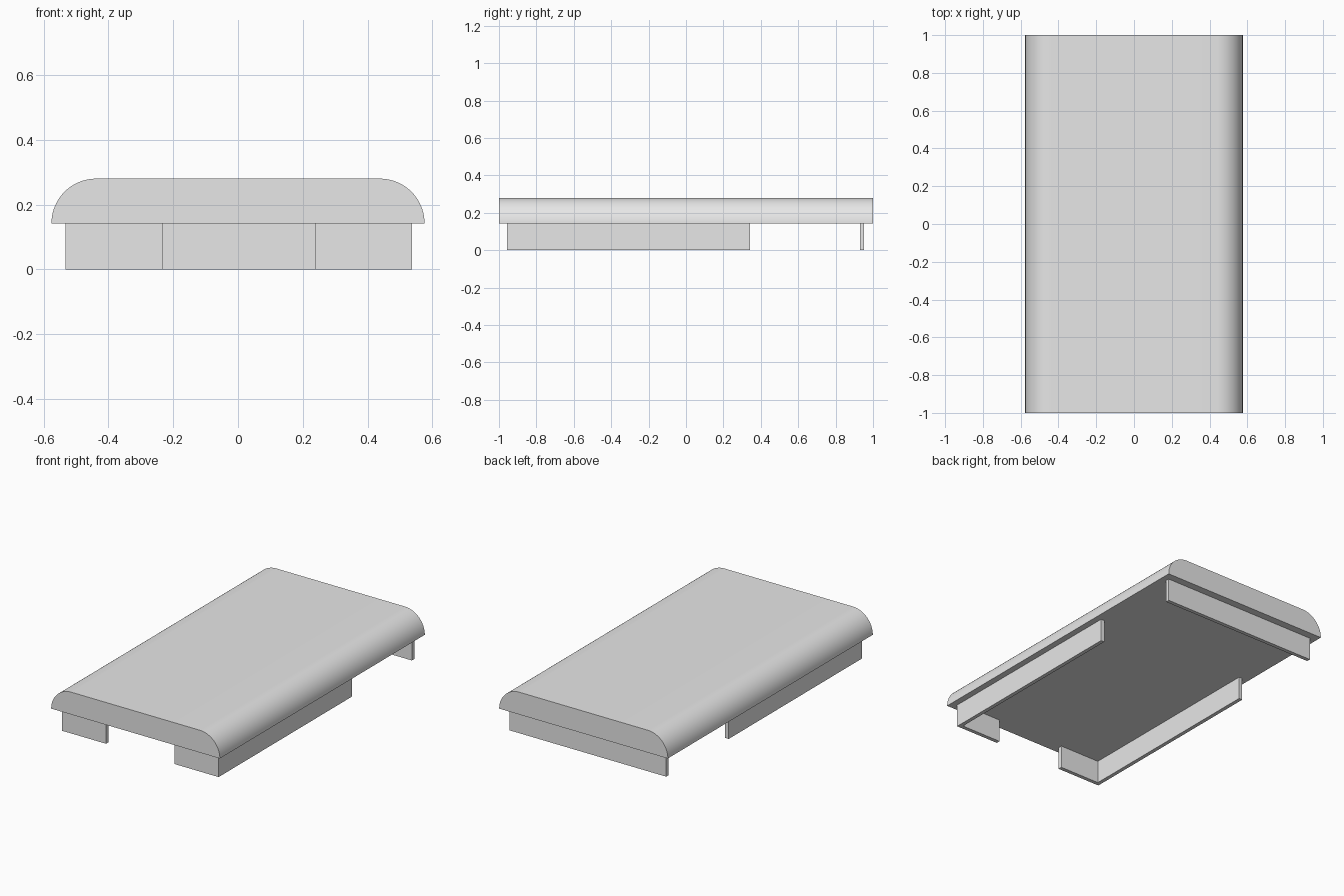
import bpy, bmesh, math

if "Cube" in bpy.data.objects:
    bpy.data.objects.remove(bpy.data.objects["Cube"], do_unlink=True)

# Single grey material
grey = bpy.data.materials.new("light grey")
grey.use_nodes = True
colour = (0.8, 0.8, 0.8, 1)
grey.diffuse_color = colour
grey.node_tree.nodes["Principled BSDF"].inputs["Base Color"].default_value = colour

HALF_W, LENGTH = 0.576, 2.0
BASE, TOP = 0.142, 0.28
THICK = 0.024


def finish(name, bm):
    bmesh.ops.recalc_face_normals(bm, faces=bm.faces)
    mesh = bpy.data.meshes.new(name)
    bm.to_mesh(mesh)
    bm.free()
    mesh.materials.append(grey)
    obj = bpy.data.objects.new(name, mesh)
    bpy.context.collection.objects.link(obj)
    return obj


def board(name, x0, x1, y0, y1):
    """Upright board reaching from the ground to the underside of the slab."""
    bm = bmesh.new()
    bmesh.ops.create_cube(bm, size=1)
    bmesh.ops.scale(bm, vec=(x1 - x0, y1 - y0, BASE), verts=bm.verts)
    bmesh.ops.translate(bm, vec=((x0 + x1) / 2, (y0 + y1) / 2, BASE / 2), verts=bm.verts)
    return finish(name, bm)


# Top slab: profile with quarter-round shoulders, extruded along its length
radius, steps = TOP - BASE, 24
right = [(HALF_W - radius + radius * math.cos(a), BASE + radius * math.sin(a))
         for a in (math.pi / 2 * i / steps for i in range(steps + 1))]
profile = right + [(-x, z) for x, z in reversed(right)]
bm = bmesh.new()
end = bm.faces.new([bm.verts.new((x, -LENGTH / 2, z)) for x, z in profile])
swept = bmesh.ops.extrude_face_region(bm, geom=[end], use_keep_orig=True)
moved = [v for v in swept["geom"] if isinstance(v, bmesh.types.BMVert)]
bmesh.ops.translate(bm, vec=(0, LENGTH, 0), verts=moved)
slab = finish("top_slab", bm)
bpy.ops.object.select_all(action="DESELECT")
slab.select_set(True)
bpy.context.view_layer.objects.active = slab
bpy.ops.object.shade_smooth_by_angle(angle=math.radians(30))

# Boards under the slab: outer rectangle, open at the front middle and rear sides
LEFT, RIGHT, FRONT, BACK = 0.537, -0.532, -0.956, 0.953
SIDE_END, RETURN = 0.343, 0.3
board("left_side_board", LEFT - THICK, LEFT, FRONT, SIDE_END)
board("right_side_board", RIGHT, RIGHT + THICK, FRONT, SIDE_END)
board("left_front_board", LEFT - RETURN, LEFT - THICK, FRONT, FRONT + THICK)
board("right_front_board", RIGHT + THICK, RIGHT + RETURN, FRONT, FRONT + THICK)
board("back_board", RIGHT, LEFT, BACK - THICK, BACK)
